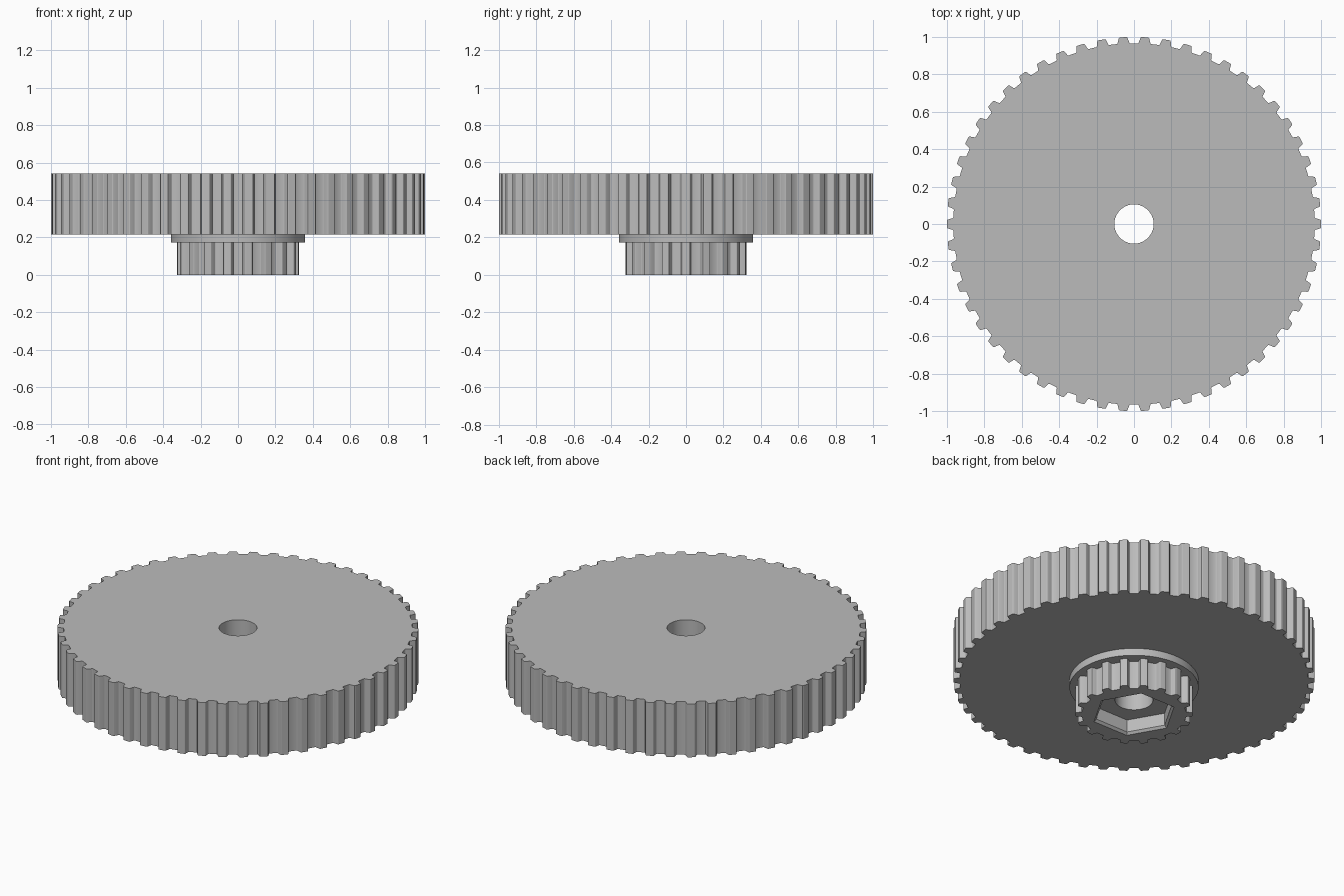
import bpy
import bmesh
from math import cos, sin, pi, sqrt, radians

default = bpy.data.objects.get("Cube")
if default:
    bpy.data.objects.remove(default, do_unlink=True)

GREY = (0.5, 0.5, 0.5, 1.0)
grey = bpy.data.materials.new("plain grey")
grey.use_nodes = True
grey.diffuse_color = GREY
grey.node_tree.nodes["Principled BSDF"].inputs["Base Color"].default_value = GREY

# Half of one belt groove: (half width, depth) from rim to floor
UNIT = 0.0472
GROOVE = [(0.839, 0.0), (0.77, 0.033), (0.726, 0.095),
          (0.529, 0.636), (0.485, 0.678), (0.416, 0.7)]


def circle(radius, sides=96):
    return [(radius * cos(2 * pi * i / sides), radius * sin(2 * pi * i / sides))
            for i in range(sides)]


def gear_outline(radius, teeth):
    """Round disc with a groove between each pair of teeth; a tooth lies on +x."""
    start = sqrt(radius ** 2 - (GROOVE[0][0] * UNIT) ** 2)
    half = [(w * UNIT, start - d * UNIT) for w, d in GROOVE]
    groove = [(r, -w) for w, r in half] + [(r, w) for w, r in reversed(half)]
    outline = []
    for i in range(teeth):
        a = 2 * pi * (i + 0.5) / teeth
        outline += [(x * cos(a) - y * sin(a), x * sin(a) + y * cos(a)) for x, y in groove]
        tip = a + pi / teeth
        outline.append((radius * cos(tip), radius * sin(tip)))
    return outline


def prism(name, lower, z0, z1, upper=None):
    """Closed solid between two outlines with the same number of points."""
    upper = upper or lower
    bm = bmesh.new()
    low = [bm.verts.new((x, y, z0)) for x, y in lower]
    top = [bm.verts.new((x, y, z1)) for x, y in upper]
    bm.faces.new(list(reversed(low)))
    bm.faces.new(top)
    n = len(low)
    for i in range(n):
        j = (i + 1) % n
        bm.faces.new((low[i], low[j], top[j], top[i]))
    mesh = bpy.data.meshes.new(name)
    bm.to_mesh(mesh)
    bm.free()
    mesh.materials.append(grey)
    obj = bpy.data.objects.new(name, mesh)
    bpy.context.collection.objects.link(obj)
    return obj


def activate(obj):
    bpy.ops.object.select_all(action='DESELECT')
    obj.select_set(True)
    bpy.context.view_layer.objects.active = obj


def cut(obj, cutter):
    mod = obj.modifiers.new("cut", 'BOOLEAN')
    mod.operation = 'DIFFERENCE'
    mod.solver = 'EXACT'
    mod.object = cutter
    activate(obj)
    bpy.ops.object.modifier_apply(modifier=mod.name)


# Solid parts, stacked from the bottom up
small_gear = prism("small_gear", gear_outline(0.325, 18), 0.0, 0.172)
flange = prism("flange", circle(0.358), 0.172, 0.216)
large_gear = prism("large_gear", gear_outline(1.0, 54), 0.216, 0.542)
parts = [small_gear, flange, large_gear]

# Shaft bore through everything, hexagonal nut pocket with a bevelled mouth below
bore = prism("bore_cutter", circle(0.105, 64), -0.1, 0.7)
pocket = prism("pocket_cutter", circle(0.222, 6), -0.1, 0.09)
mouth = prism("mouth_cutter", circle(0.25, 6), -0.014, 0.014, circle(0.222, 6))
for part in parts:
    cut(part, bore)
for cutter in (pocket, mouth):
    cut(small_gear, cutter)
for cutter in (bore, pocket, mouth):
    bpy.data.objects.remove(cutter, do_unlink=True)

for part in parts:
    activate(part)
    bpy.ops.object.shade_smooth_by_angle(angle=radians(25))
